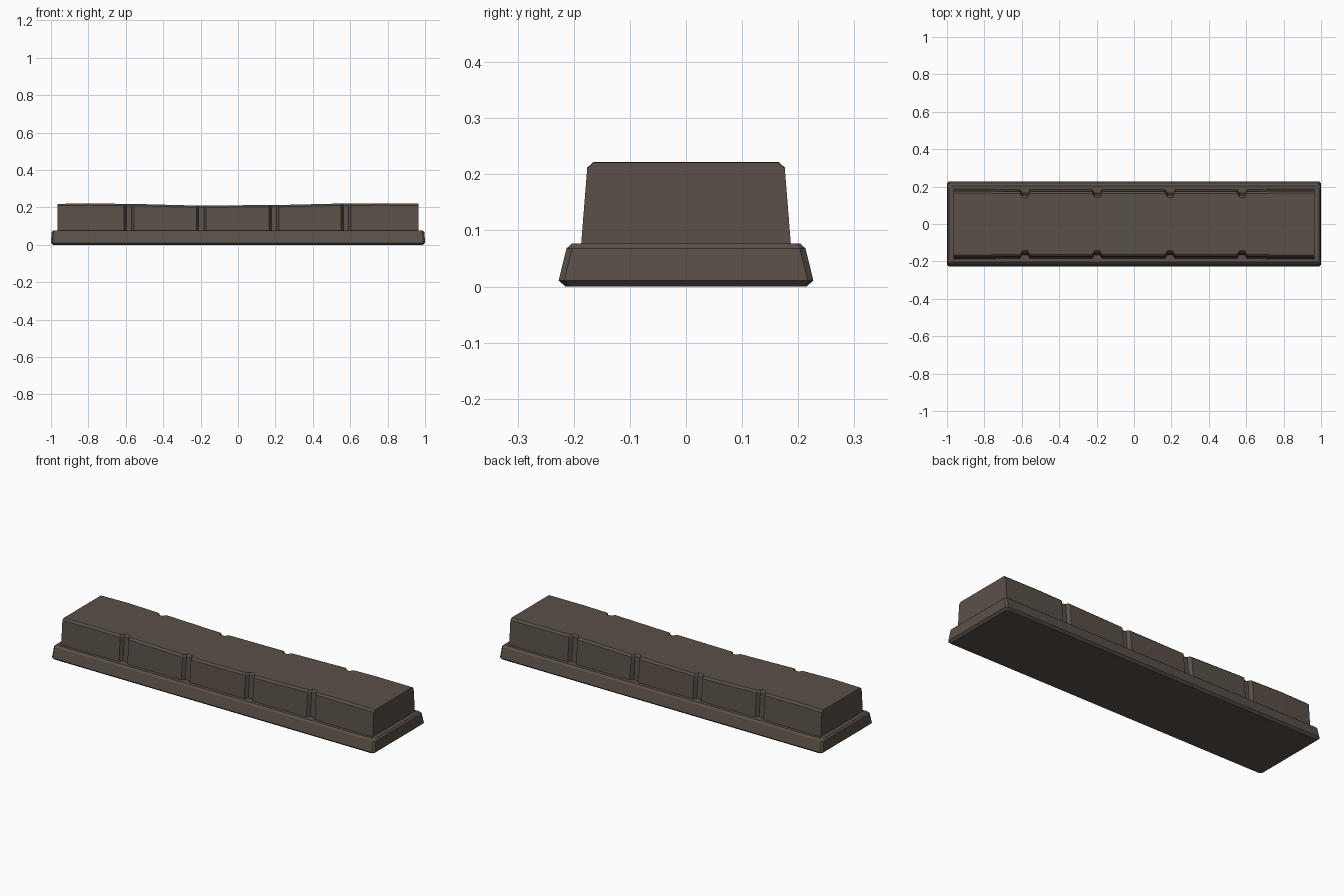
import bpy, bmesh

if "Cube" in bpy.data.objects:
    bpy.data.objects.remove(bpy.data.objects["Cube"])

brown = bpy.data.materials.new("dark brown")
brown.diffuse_color = (0.102, 0.081, 0.064, 1)
brown.use_nodes = True
brown.node_tree.nodes["Principled BSDF"].inputs["Base Color"].default_value = brown.diffuse_color


def loft(name, rings):
    """Skin a list of equal-length closed rings and cap both ends."""
    bm = bmesh.new()
    loops = [[bm.verts.new(p) for p in ring] for ring in rings]
    n = len(loops[0])
    for a, b in zip(loops, loops[1:]):
        for i in range(n):
            j = (i + 1) % n
            bm.faces.new((a[i], a[j], b[j], b[i]))
    bm.faces.new(loops[0])
    bm.faces.new(loops[-1])
    bmesh.ops.recalc_face_normals(bm, faces=bm.faces)
    mesh = bpy.data.meshes.new(name)
    bm.to_mesh(mesh)
    bm.free()
    mesh.materials.append(brown)
    obj = bpy.data.objects.new(name, mesh)
    bpy.context.collection.objects.link(obj)


def chamfered_rect(hx, hy, z, c=0.01):
    quarter = [(hx, hy - c), (hx - c, hy)]
    pts = []
    for sx, sy in ((1, 1), (-1, 1), (-1, -1), (1, -1)):
        corner = [(sx * x, sy * y, z) for x, y in quarter]
        pts += corner if sx * sy > 0 else corner[::-1]
    return pts


# Base plinth: sloped long sides, chamfered top and bottom rims
loft("base_plinth", [chamfered_rect(*r) for r in (
    (0.988, 0.215, 0.0), (1.0, 0.227, 0.011),
    (0.997, 0.213, 0.068), (0.988, 0.203, 0.077))])


# Upper block: tapered section run along x, top sagging slightly in the middle
def section(x, top, inset):
    half = [(0.187, 0.074), (0.176, top - 0.01), (0.165, top)]
    right = [(x, y - inset, z) for y, z in half]
    return right + [(x, -y, z) for x, y, z in reversed(right)]


sections = [section(-0.965, 0.219, 0), section(-0.8, 0.222, 0)]
for x, top in ((-0.583, 0.219), (-0.197, 0.21), (0.193, 0.213), (0.578, 0.221)):
    # Vertical groove on both long sides
    for dx, inset in ((-0.026, 0.003), (-0.014, 0.022), (0.014, 0.022), (0.026, 0.003)):
        sections.append(section(x + dx, top, inset))
sections += [section(0.75, 0.222, 0), section(0.965, 0.221, 0)]
loft("upper_block", sections)
